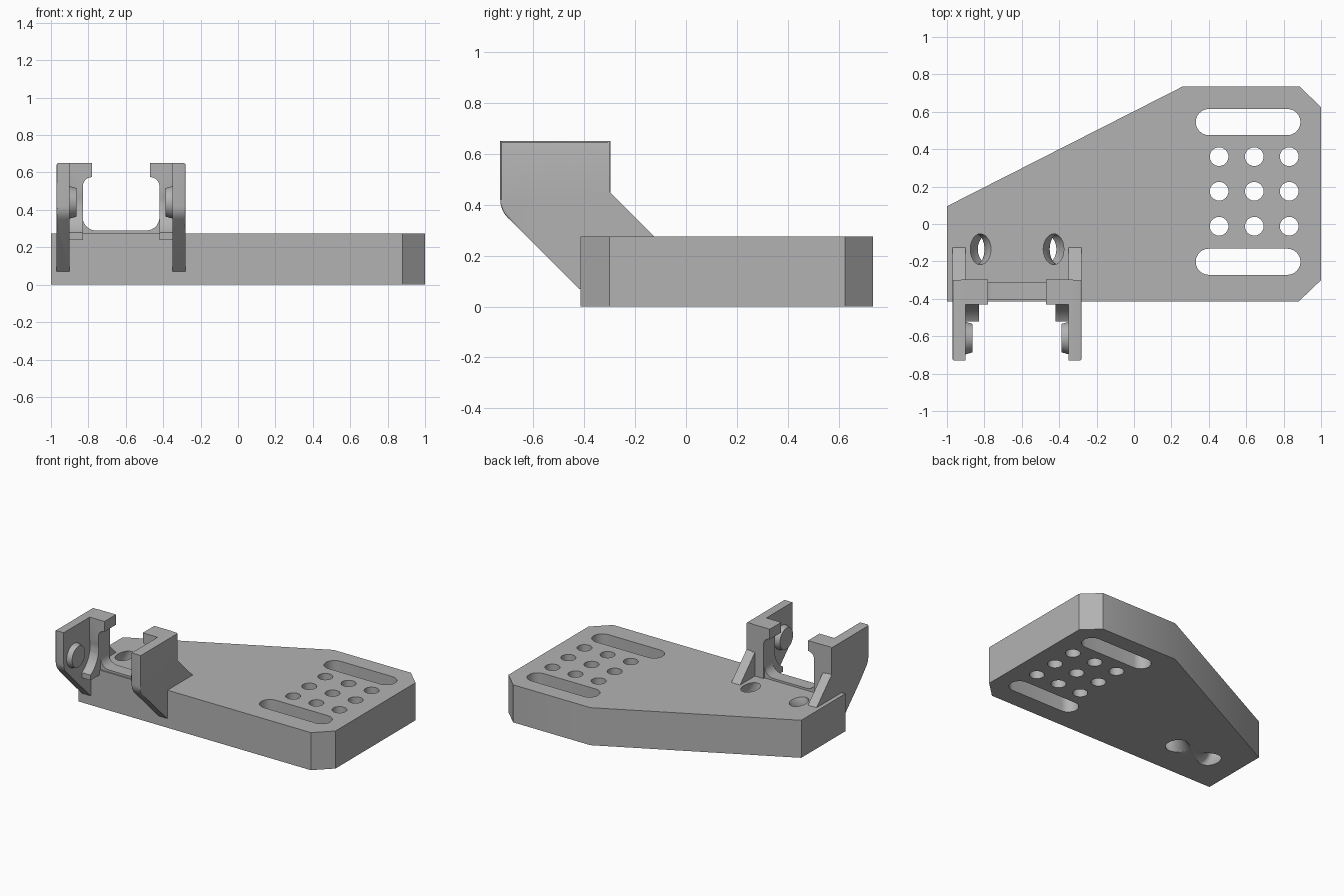
import bpy, bmesh, math
from mathutils import Vector

if "Cube" in bpy.data.objects:
    bpy.data.objects.remove(bpy.data.objects["Cube"])

grey = bpy.data.materials.new("plain grey")
grey.diffuse_color = (0.45, 0.45, 0.45, 1)
grey.use_nodes = True
grey.node_tree.nodes["Principled BSDF"].inputs["Base Color"].default_value = grey.diffuse_color
CX = -0.625  # centre of the clamp


def arc(cx, cy, r, a0, a1, n=10):
    return [(cx + r * math.cos(math.radians(a0 + (a1 - a0) * i / n)),
             cy + r * math.sin(math.radians(a0 + (a1 - a0) * i / n))) for i in range(n + 1)]


def prism(name, pts, axis, lo, hi, bevel=None):
    """Extrude a 2D outline along x, y or z."""
    place = {'x': lambda p, t: (t, p[0], p[1]),
             'y': lambda p, t: (p[0], t, p[1]),
             'z': lambda p, t: (p[0], p[1], t)}[axis]
    bm = bmesh.new()
    a = [bm.verts.new(place(p, lo)) for p in pts]
    b = [bm.verts.new(place(p, hi)) for p in pts]
    bm.faces.new(a)
    bm.faces.new(b[::-1])
    for i in range(len(pts)):
        j = (i + 1) % len(pts)
        bm.faces.new((a[i], b[i], b[j], a[j]))
    bmesh.ops.recalc_face_normals(bm, faces=bm.faces)
    if bevel:
        edges = [e for e in bm.edges if all(bevel(v.co) for v in e.verts)]
        bmesh.ops.bevel(bm, geom=edges, offset=0.01, segments=3, profile=0.5, affect='EDGES')
    return add(name, bm)


def add(name, bm):
    me = bpy.data.meshes.new(name)
    bm.to_mesh(me)
    bm.free()
    me.materials.append(grey)
    ob = bpy.data.objects.new(name, me)
    bpy.context.collection.objects.link(ob)
    return ob


def cut(ob, cutter):
    """Subtract the cutter and throw it away."""
    mod = ob.modifiers.new("cut", 'BOOLEAN')
    mod.operation, mod.solver, mod.object = 'DIFFERENCE', 'EXACT', cutter
    bpy.context.view_layer.update()
    me = bpy.data.meshes.new_from_object(
        ob.evaluated_get(bpy.context.evaluated_depsgraph_get()))
    ob.modifiers.clear()
    ob.data = me
    bpy.data.objects.remove(cutter)


# Base plate
plate = prism("base_plate", [(-1, -0.415), (0.88, -0.415), (1, -0.30), (1, 0.625),
                             (0.885, 0.735), (0.26, 0.735), (-1, 0.095)], 'z', 0, 0.275)
# Grid of round holes
for x in (0.455, 0.643, 0.83):
    for y in (0.36, 0.175, -0.012):
        cut(plate, prism("hole_cutter", arc(x, y, 0.05, 0, 345, 23), 'z', -0.1, 0.4))
# Two long slots
for y in (0.545, -0.202):
    outline = arc(0.82, y, 0.07, -90, 90, 12) + arc(0.40, y, 0.07, 90, 270, 12)
    cut(plate, prism("slot_cutter", outline, 'z', -0.1, 0.4))
# Curved strap channel running down and around inside the plate
bpy.ops.mesh.primitive_torus_add(major_segments=64, minor_segments=24, major_radius=0.2225,
                                 minor_radius=0.0485, location=(CX, -0.135, 0.171),
                                 rotation=(math.pi / 2, 0, 0))
ring = bpy.context.object
ring.scale = (1, 1, 1.7)
cut(plate, ring)

# Low bar joining the clamp sides, with rounded inner corners
bar_pts = ([(-0.30, 0.20), (0.30, 0.20), (0.30, 0.36)] + arc(0.135, 0.36, 0.07, 0, -90)
           + arc(-0.135, 0.36, 0.07, -90, -180) + [(-0.30, 0.36)])
bar = prism("clamp_bar", [(x + CX, z) for x, z in bar_pts], 'y', -0.405, -0.31)

wall_pts = ([(-0.73, 0.65), (-0.30, 0.65), (-0.30, 0.45), (-0.125, 0.275), (-0.125, 0.20),
             (-0.30, 0.07), (-0.42, 0.07)] + arc(-0.63, 0.42, 0.10, 225, 180, 6))
parts = [plate, bar]
for s, side in ((-1, "left"), (1, "right")):
    X = lambda v: CX + s * v
    span = lambda a, b: sorted((X(a), X(b)))
    # Side wall with softened outer top and front edges
    outer = X(0.345)
    wall = prism(side + "_clamp_wall", wall_pts, 'x', *span(0.275, 0.345),
                 bevel=lambda c: abs(c.x - outer) < 1e-4 and c.y < -0.29
                 and (c.z > 0.6 or c.y < -0.7))
    # Column with the overhanging lip
    col_pts = ([(0.30, 0.65), (0.155, 0.65)] + arc(0.155, 0.525, 0.05, 90, 0)
               + [(0.205, 0.24), (0.30, 0.24)])
    column = prism(side + "_clamp_column", [(X(x), z) for x, z in col_pts], 'y', -0.43, -0.297)
    # Forward foot hollowed around the disc
    foot = prism(side + "_clamp_foot", [(-0.52, 0.24), (-0.42, 0.24), (-0.42, 0.44), (-0.52, 0.44)],
                 'x', *span(0.205, 0.30))
    for ob in (column, foot):
        cut(ob, prism("round_cutter", arc(-0.61, 0.44, 0.185, 0, 352.5, 47), 'x',
                      *span(0.10, 0.2755)))
    # Tapered disc on the inner face
    bm = bmesh.new()
    bmesh.ops.create_cone(bm, cap_ends=True, segments=40, radius1=0.0875, radius2=0.076, depth=0.04)
    disc = add(side + "_disc", bm)
    disc.rotation_euler = (0, -s * math.pi / 2, 0)
    disc.location = (X(0.258), -0.61, 0.44)
    parts += [wall, column, foot, disc]

# Smooth the round surfaces, keep hard edges
bpy.ops.object.select_all(action='DESELECT')
for ob in parts:
    ob.select_set(True)
bpy.context.view_layer.objects.active = plate
bpy.ops.object.shade_smooth_by_angle(angle=math.radians(30))
